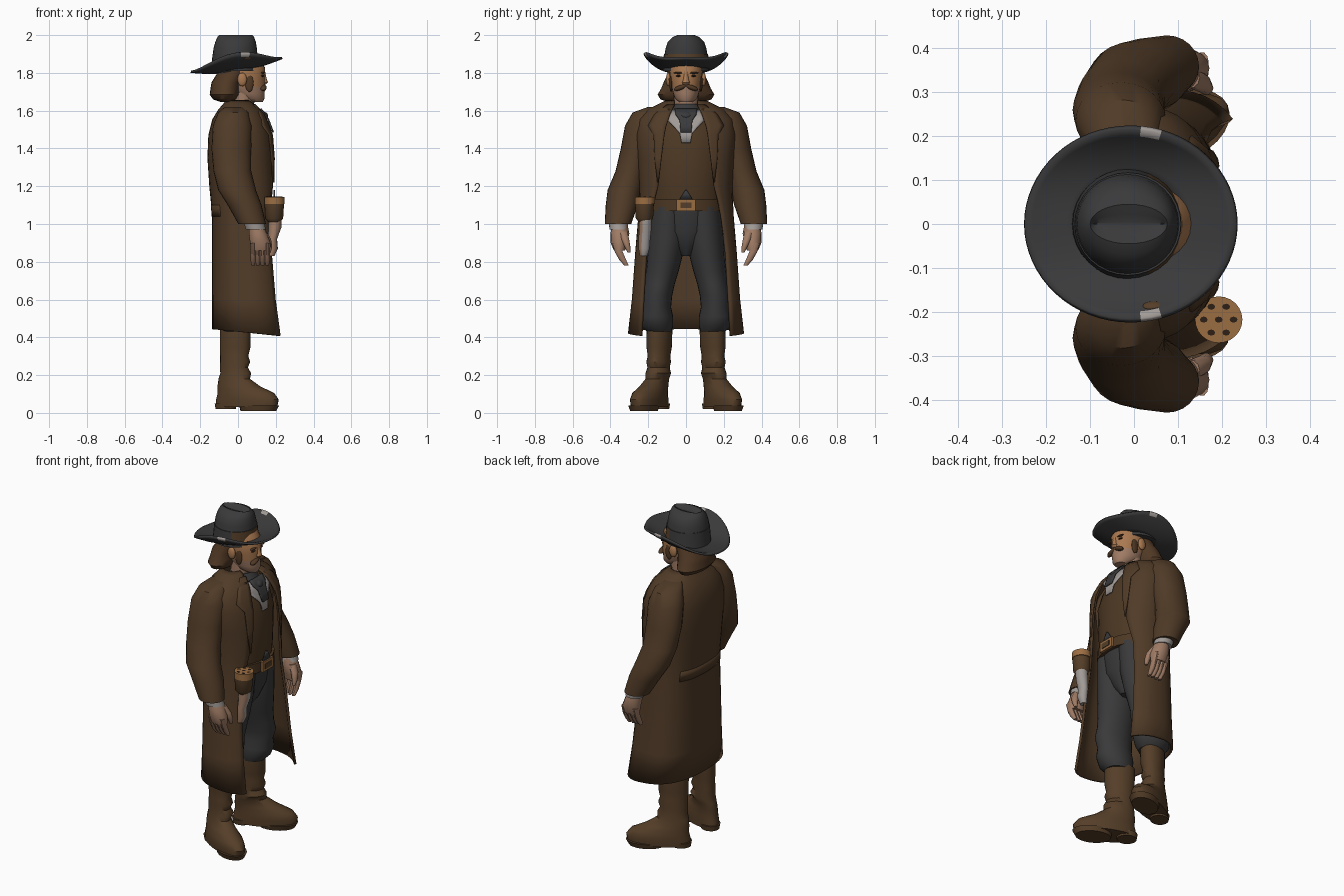
import bpy
import bmesh
from math import sin, cos, asin, pi, radians
from mathutils import Matrix, Vector

old = bpy.data.objects.get("Cube")
if old:
    bpy.data.objects.remove(old, do_unlink=True)

parts = []


def material(name, r, g, b):
    mat = bpy.data.materials.new(name)
    mat.use_nodes = True
    mat.diffuse_color = (r, g, b, 1)
    mat.node_tree.nodes["Principled BSDF"].inputs["Base Color"].default_value = (r, g, b, 1)
    return mat


COAT = material("coat_brown", .08, .043, .02)
VEST = material("vest_brown", .073, .039, .017)
BOOT = material("boot_brown", .09, .048, .021)
HAIR = material("hair_brown", .08, .04, .018)
CHARCOAL = material("charcoal_cloth", .042, .042, .044)
TAN = material("weathered_tan", .4, .19, .08)
SKIN = material("pale_skin", .35, .2, .13)
LINEN = material("linen_grey", .36, .33, .31)
BRASS = material("brass_tan", .33, .155, .055)
DARK = material("dark_leather", .025, .014, .008)


def finish(name, bm, mats, rule=None, mirror=False, thick=0):
    """Turn a bmesh into an object; rule picks a material from a face centre."""
    bmesh.ops.recalc_face_normals(bm, faces=bm.faces[:])
    if rule:
        for face in bm.faces:
            face.material_index = int(rule(face.calc_center_median()))
    mesh = bpy.data.meshes.new(name)
    bm.to_mesh(mesh)
    bm.free()
    obj = bpy.data.objects.new(name, mesh)
    bpy.context.collection.objects.link(obj)
    for mat in mats:
        mesh.materials.append(mat)
    if mirror:
        mod = obj.modifiers.new("mirror", 'MIRROR')
        mod.use_axis = (False, True, False)
    if thick:
        mod = obj.modifiers.new("thickness", 'SOLIDIFY')
        mod.thickness = thick
        mod.offset = 0
    parts.append(obj)
    return obj


def skin_rows(bm, rows, closed):
    """Bridge rows of points with quads."""
    grid = [[bm.verts.new(point) for point in row] for row in rows]
    count = len(grid[0])
    for low, high in zip(grid, grid[1:]):
        for i in range(count if closed else count - 1):
            j = (i + 1) % count
            bm.faces.new((low[i], low[j], high[j], high[i]))
    return grid


def loft(name, rings, *mats, n=24, turn=0, **options):
    """Stack of horizontal ellipses: x, y, z, radius x, radius y."""
    bm = bmesh.new()
    spin = Matrix.Rotation(radians(turn), 3, 'Z')
    rows = []
    for x, y, z, rx, ry in rings:
        angles = [2 * pi * i / n for i in range(n)]
        rows.append([Vector((x, y, z)) + spin @ Vector((rx * cos(a), ry * sin(a), 0)) for a in angles])
    grid = skin_rows(bm, rows, True)
    bm.faces.new(grid[0])
    bm.faces.new(grid[-1])
    return finish(name, bm, mats, **options)


def ball(name, centre, size, mat, tilt=0, **options):
    bm = bmesh.new()
    shape = (Matrix.Translation(centre) @ Matrix.Rotation(radians(tilt), 4, 'X')
             @ Matrix.Diagonal((*size, 1)))
    bmesh.ops.create_uvsphere(bm, u_segments=16, v_segments=10, radius=1, matrix=shape)
    return finish(name, bm, [mat], **options)


def box(name, centre, size, mat):
    bm = bmesh.new()
    bmesh.ops.create_cube(bm, size=1, matrix=Matrix.Translation(centre) @ Matrix.Diagonal((*size, 1)))
    return finish(name, bm, [mat])


# Long coat: height, back x, front x, half width, half opening
COAT_ROWS = [(.43, -.13, .275, .3, .235), (.6, -.13, .25, .28, .225), (.85, -.13, .225, .262, .21),
             (1.05, -.13, .2, .245, .185), (1.2, -.145, .2, .24, .15), (1.35, -.155, .195, .25, .135),
             (1.47, -.15, .18, .26, .12), (1.55, -.13, .15, .245, .11), (1.6, -.1, .12, .2, .085),
             (1.635, -.07, .08, .13, .06), (1.65, -.06, .06, .1, .06)]
ROUND = .8


def coat_shell(name, rows, reach, mat, steps=18):
    bm = bmesh.new()
    points = []
    for z, back, front, half, gap in rows:
        mid, depth = (back + front) / 2, (front - back) / 2
        end = (pi - asin((gap / half) ** (1 / ROUND))) * reach
        dip = .1 if z < .5 else 0  # the hem hangs lower in front
        row = []
        for i in range(steps + 1):
            s = end * i / steps
            c = cos(s)
            x = mid - depth * (abs(c) ** ROUND) * (1 if c > 0 else -1)
            row.append((x, half * abs(sin(s)) ** ROUND, z - dip * x))
        points.append(row)
    skin_rows(bm, points, False)
    return finish(name, bm, [mat], mirror=True, thick=.014)


def coat_front(y, z):
    """Depth of the coat's front surface at a given place."""
    for a, b in zip(COAT_ROWS, COAT_ROWS[1:]):
        if a[0] <= z <= b[0]:
            t = (z - a[0]) / (b[0] - a[0])
            _, back, front, half, _ = [p + (q - p) * t for p, q in zip(a, b)]
            side = max(0, 1 - (y / half) ** (2 / ROUND))
            return (back + front) / 2 + (front - back) / 2 * side ** (ROUND / 2)
    return 0


def patch(name, rows, lift, mat, steps=4):
    """Cloth strip on the chest: height, inner y, outer y."""
    bm = bmesh.new()
    points = []
    for z, inner, outer in rows:
        across = [inner + (outer - inner) * i / steps for i in range(steps + 1)]
        points.append([(coat_front(y, z) + lift, y, z) for y in across])
    skin_rows(bm, points, False)
    return finish(name, bm, [mat], mirror=True, thick=.009)


coat_shell("long_coat", COAT_ROWS, 1, COAT)
coat_shell("coat_back_strap", [(1.04, -.132, .2, .248, .19), (1.1, -.137, .2, .244, .19)], .35, COAT)
patch("lapels", [(1.22, .145, .15), (1.35, .13, .165), (1.47, .115, .17), (1.52, .105, .2),
                 (1.58, .085, .165), (1.63, .06, .1)], .01, COAT)

# Sleeves, shirt cuffs and hands
loft("sleeves", [(-.02, .15, 1.62, .05, .05), (-.025, .205, 1.59, .08, .078), (-.03, .235, 1.52, .103, .088),
                 (-.035, .26, 1.4, .105, .085), (-.03, .29, 1.28, .1, .083), (-.005, .325, 1.18, .1, .09),
                 (.035, .34, 1.1, .09, .085), (.075, .36, 1, .073, .07)], COAT, mirror=True)
loft("shirt_cuffs", [(.08, .36, 1.02, .055, .05), (.095, .355, .97, .053, .05)], LINEN, mirror=True)
loft("palms", [(.095, .35, 1, .038, .04), (.105, .35, .95, .048, .05), (.118, .355, .9, .054, .044),
               (.12, .352, .86, .05, .03)], SKIN, n=16, mirror=True)
for i, finger in enumerate(("little", "ring", "middle", "index")):
    x = .08 + .025 * i
    loft(finger + "_fingers", [(x, .37, .9, .015, .022), (x, .355, .85, .015, .022),
                               (x, .335, .81, .014, .019), (x, .315, .78, .009, .012)],
         SKIN, n=10, mirror=True)
loft("thumbs", [(.13, .335, .96, .02, .025), (.155, .322, .92, .02, .022), (.165, .31, .88, .016, .016),
                (.165, .302, .85, .009, .009)], SKIN, n=10, mirror=True)

# Waistcoat, shirt and neckerchief
loft("waistcoat", [(.03, 0, 1.08, .145, .19), (.035, 0, 1.2, .15, .19), (.04, 0, 1.4, .145, .2),
                   (.02, 0, 1.5, .13, .2), (.02, 0, 1.58, .09, .13)], VEST)
patch("waistcoat_notch", [(1.13, 0, .035), (1.18, 0, .004)], -.008, CHARCOAL)
patch("shirt_front", [(1.43, 0, .024), (1.48, 0, .033), (1.51, 0, .06), (1.55, 0, .098), (1.6, 0, .09)],
      -.003, LINEN)
patch("neckerchief_tail", [(1.485, 0, .028), (1.52, 0, .032), (1.55, 0, .034), (1.58, 0, .055), (1.61, 0, .06)],
      .012, CHARCOAL)
loft("neckerchief", [(.02, 0, 1.57, .085, .095), (.03, 0, 1.6, .088, .09), (.03, 0, 1.635, .062, .07)], CHARCOAL)
ball("neckerchief_knot", (.13, 0, 1.57), (.03, .036, .026), CHARCOAL)

# Belt and buckle
loft("belt", [(.03, 0, 1.07, .163, .2), (.03, 0, 1.13, .163, .2)], VEST, n=32)
box("buckle", (.196, 0, 1.1), (.014, .1, .06), BRASS)
box("buckle_centre", (.203, 0, 1.1), (.008, .06, .03), BOOT)

# Trousers
loft("hips", [(.02, 0, .83, .07, .03), (.022, 0, .88, .105, .08), (.025, 0, .96, .135, .15),
              (.025, 0, 1.09, .15, .185)], CHARCOAL)
loft("trouser_legs", [(-.005, .142, .43, .075, .065), (0, .153, .46, .1, .085), (.008, .156, .51, .112, .088),
                      (.01, .155, .56, .106, .076), (.02, .153, .62, .116, .08), (.02, .14, .68, .11, .08),
                      (.022, .125, .75, .114, .086), (.025, .113, .82, .122, .092), (.025, .1, .92, .133, .1),
                      (.025, .09, 1.09, .145, .095)], CHARCOAL, mirror=True)

# Boots with turned-out toes
loft("boots", [(.045, .192, .03, .177, .072), (.05, .195, .07, .18, .075), (.042, .19, .105, .162, .072),
               (.005, .17, .14, .122, .062), (-.02, .152, .18, .088, .056), (-.012, .147, .21, .085, .063),
               (-.022, .145, .24, .078, .054), (-.015, .145, .27, .083, .061), (-.02, .143, .3, .078, .055),
               (-.015, .142, .35, .085, .063), (-.015, .14, .45, .085, .064)], BOOT, turn=25, mirror=True)
loft("boot_soles", [(.108, .222, .01, .1, .066), (.112, .224, .04, .112, .075)], BOOT, turn=25, mirror=True)
loft("boot_heels", [(-.065, .14, .02, .055, .05), (-.065, .14, .05, .06, .055)], BOOT, turn=25, mirror=True)

# Head: bare upper face, paler jaw
loft("neck", [(.02, 0, 1.55, .06, .065), (.03, 0, 1.7, .06, .065)], SKIN)
loft("head", [(.09, 0, 1.645, .04, .035), (.07, 0, 1.665, .07, .058), (.053, 0, 1.69, .088, .068),
              (.045, 0, 1.725, .098, .077), (.035, 0, 1.77, .108, .085), (.03, 0, 1.83, .112, .09),
              (.02, 0, 1.88, .09, .08)], TAN, SKIN, rule=lambda c: c.z < 1.72)
loft("nose", [(.135, 0, 1.738, .012, .017), (.137, 0, 1.75, .022, .021), (.136, 0, 1.767, .016, .015),
              (.134, 0, 1.805, .01, .01)], TAN, n=12)
ball("ears", (.022, .093, 1.765), (.025, .013, .036), TAN, mirror=True)
ball("moustache", (.134, .03, 1.722), (.018, .036, .013), HAIR, tilt=-20, mirror=True)
ball("eyebrows", (.132, .038, 1.8), (.01, .028, .005), HAIR, mirror=True)
ball("eyes", (.129, .037, 1.784), (.009, .016, .005), DARK, mirror=True)
ball("sideburns", (.06, .079, 1.745), (.022, .009, .046), HAIR, mirror=True)
loft("long_hair", [(-.06, 0, 1.645, .03, .09), (-.07, 0, 1.66, .062, .135), (-.07, 0, 1.685, .08, .15),
                   (-.065, 0, 1.72, .08, .13), (-.06, 0, 1.75, .08, .118), (-.035, 0, 1.79, .08, .1),
                   (-.02, 0, 1.83, .09, .09)], HAIR)

# Wide hat: curled brim with worn edges, creased crown, band at the front
bm = bmesh.new()
brim_rows = []
for scale in (.45, .6, .75, .85, .93, 1):
    row = []
    for i in range(64):
        angle = 2 * pi * i / 64
        x, y = -.008 + .242 * scale * cos(angle), .22 * scale * sin(angle)
        row.append((x, y, 1.812 + .16 * x + .55 * x * x + .093 * abs(y / .22) ** 3))
    brim_rows.append(row)
skin_rows(bm, brim_rows, True)
finish("hat_brim", bm, [CHARCOAL, LINEN], rule=lambda c: abs(c.y) > .198 and .01 < c.x < .06, thick=.012)
ball("brim_worn_spot", (.045, -.188, 1.88), (.026, .014, .009), BOOT, tilt=-43)
loft("hat_crown", [(-.015, 0, 1.81, .126, .124), (-.015, 0, 1.87, .12, .118), (-.015, 0, 1.93, .115, .108),
                   (-.013, 0, 1.965, .107, .096), (-.012, 0, 1.99, .097, .07), (-.012, 0, 2, .088, .045),
                   (-.012, 0, 1.992, .084, .022), (-.012, 0, 1.984, .08, .004)], CHARCOAL, n=32)
loft("hat_band", [(-.014, 0, 1.83, .126, .125), (-.014, 0, 1.9, .121, .117)],
     CHARCOAL, BOOT, n=32, rule=lambda c: c.x > .04)

# Hip pouch with a cork lid and a hanging horn below
loft("hip_pouch", [(.192, -.22, 1.01, .03, .03), (.192, -.22, 1.03, .047, .046),
                   (.192, -.22, 1.11, .052, .05)], BOOT)
loft("cork_lid", [(.193, -.218, 1.105, .054, .053), (.193, -.218, 1.143, .054, .053)], BRASS)
for i in range(7):
    a = i * 2 * pi / 6
    reach = .034 if i < 6 else 0
    x, y = .193 + reach * cos(a), -.218 + reach * sin(a)
    loft("cork_spot", [(x, y, 1.14, .009, .007), (x, y, 1.145, .009, .007)], DARK, n=8)
loft("hanging_horn", [(.175, -.225, .83, .018, .02), (.185, -.222, .87, .026, .03), (.183, -.22, .92, .024, .032),
                      (.195, -.215, .98, .034, .034), (.197, -.215, 1.03, .034, .034)],
     LINEN, SKIN, n=14, rule=lambda c: c.y < -.23)

bpy.ops.object.select_all(action='DESELECT')
for obj in parts:
    obj.select_set(True)
bpy.context.view_layer.objects.active = parts[0]
bpy.ops.object.shade_smooth_by_angle(angle=radians(40))
